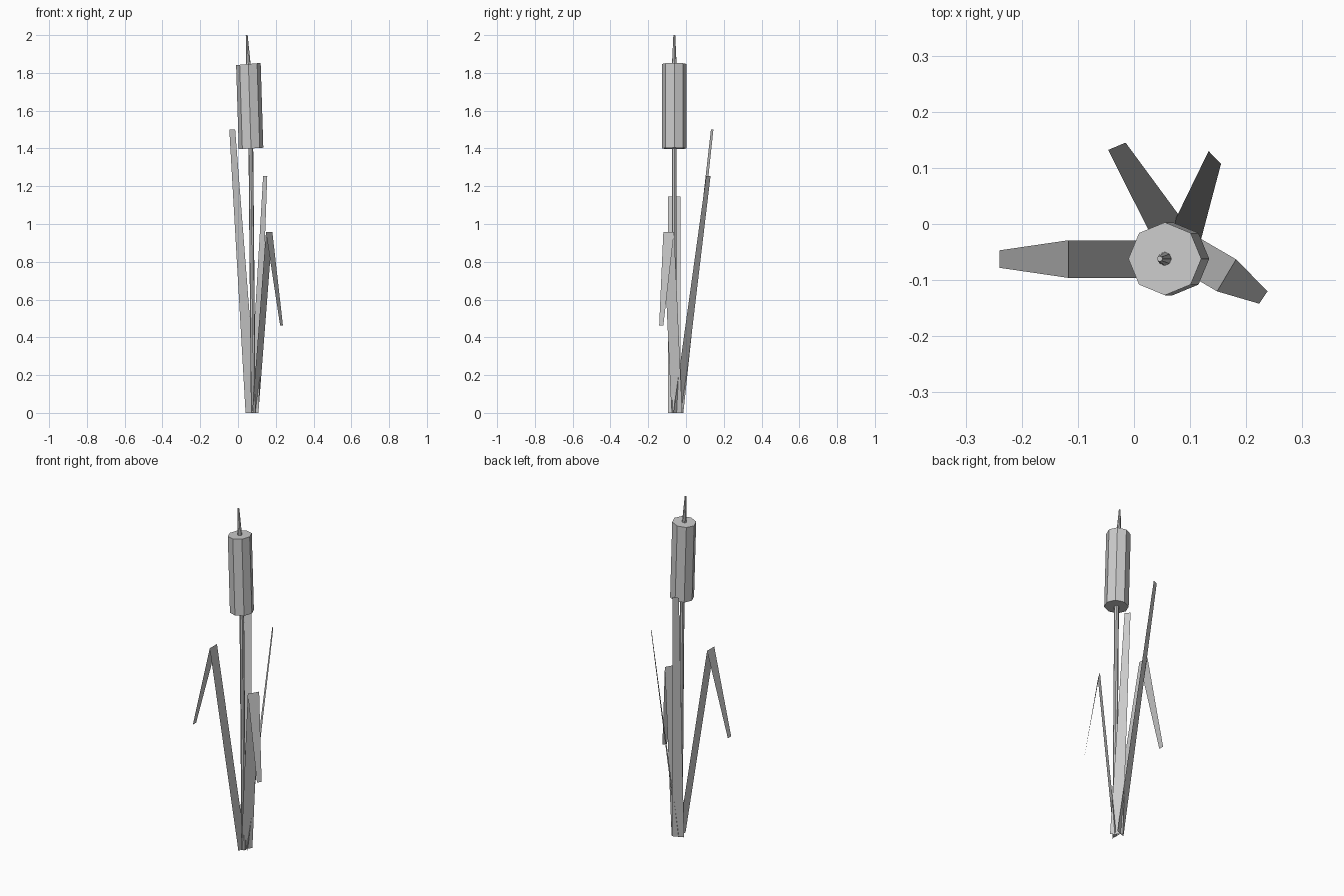
import bpy
import math

if "Cube" in bpy.data.objects:
    bpy.data.objects.remove(bpy.data.objects["Cube"])


def make_mesh(name, verts, faces):
    mesh = bpy.data.meshes.new(name)
    mesh.from_pydata(verts, [], faces)
    mesh.update()
    obj = bpy.data.objects.new(name, mesh)
    bpy.context.collection.objects.link(obj)
    return obj


def tube(name, rings, sides=8):
    """Closed loft through rings of (x, y, z, radius, tilt)."""
    verts, faces = [], []
    for x, y, z, r, tilt in rings:
        for i in range(sides):
            a = math.tau * i / sides
            dx = r * math.cos(a)
            verts.append((x + dx, y + r * math.sin(a), z + tilt * dx))
    for k in range(len(rings) - 1):
        for i in range(sides):
            j = (i + 1) % sides
            a, b = k * sides, (k + 1) * sides
            faces.append((a + i, a + j, b + j, b + i))
    faces.append(tuple(reversed(range(sides))))
    top = (len(rings) - 1) * sides
    faces.append(tuple(range(top, top + sides)))
    return make_mesh(name, verts, faces)


def leaf(name, stations):
    """Flat blade through (left_xy, right_xy, z) stations."""
    verts, faces = [], []
    for left, right, z in stations:
        verts += [(*left, z), (*right, z)]
    for k in range(len(stations) - 1):
        a = 2 * k
        faces.append((a, a + 1, a + 3, a + 2))
    return make_mesh(name, verts, faces)


# Stem, seed head and tip spike
Y = -0.062
tube("stem", [(0.081, Y, 0, 0.0125, 0), (0.068, Y, 1.41, 0.0125, 0.03)])
tube("seed_head", [(0.069, Y, 1.40, 0.065, 0.06), (0.055, Y, 1.847, 0.065, 0.09)])
tube("tip_spike", [(0.055, Y, 1.84, 0.0125, 0.05), (0.046, Y, 2.0, 0.005, 0)])

# Straight tapering leaves
leaf("back_left_leaf", [((0.04, -0.039), (0.102, -0.014), 0),
                        ((-0.046, 0.132), (-0.015, 0.145), 1.5)])
leaf("back_right_leaf", [((0.06, -0.02), (0.109, -0.067), 0),
                         ((0.133, 0.13), (0.155, 0.107), 1.255)])

# Folded drooping leaves
leaf("left_folded_leaf", [((0.07, -0.096), (0.07, -0.029), 0),
                          ((-0.117, -0.096), (-0.117, -0.029), 1.145),
                          ((-0.24, -0.078), (-0.24, -0.047), 0.655)])
leaf("right_folded_leaf", [((0.108, -0.02), (0.075, -0.077), 0),
                           ((0.182, -0.063), (0.148, -0.12), 0.957),
                           ((0.238, -0.12), (0.223, -0.142), 0.462)])
